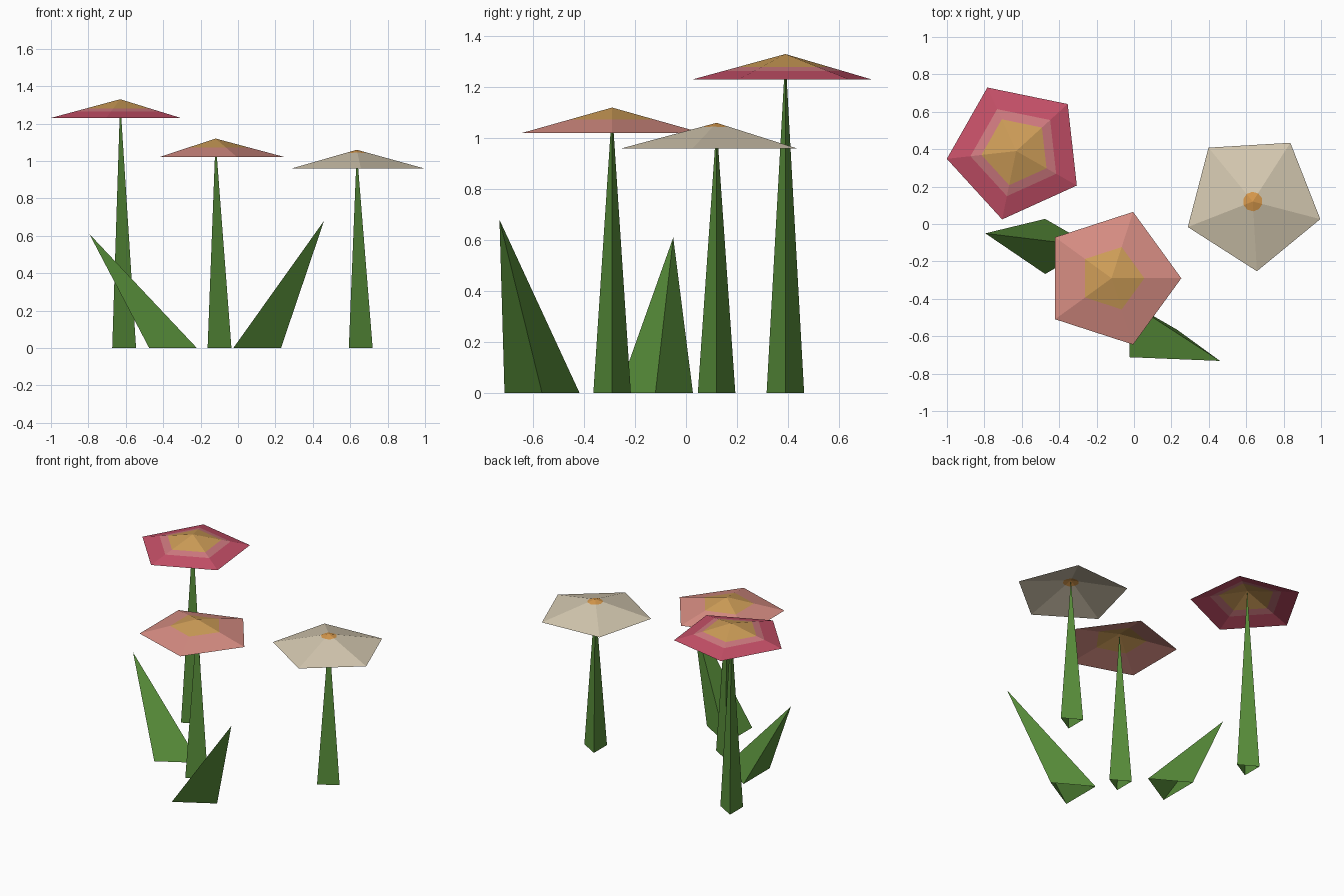
import bpy
import bmesh
from math import cos, sin, pi, radians

cube = bpy.data.objects.get("Cube")
if cube:
    bpy.data.objects.remove(cube, do_unlink=True)


def material(name, *srgb):
    color = [((c / 255 + 0.055) / 1.055) ** 2.4 for c in srgb] + [1.0]
    mat = bpy.data.materials.new(name)
    mat.use_nodes = True
    mat.diffuse_color = color
    bsdf = mat.node_tree.nodes["Principled BSDF"]
    bsdf.inputs["Base Color"].default_value = color
    bsdf.inputs["Roughness"].default_value = 0.9
    return mat


green = material("leaf green", 88, 142, 58)
crimson = material("crimson", 198, 80, 104)
rose = material("rose pink", 208, 122, 128)
salmon = material("salmon", 215, 141, 131)
cream = material("cream", 212, 200, 176)
gold = material("gold", 207, 158, 88)
orange = material("orange", 214, 152, 76)


def finish(name, bm, materials):
    mesh = bpy.data.meshes.new(name)
    bm.to_mesh(mesh)
    bm.free()
    for mat in materials:
        mesh.materials.append(mat)
    obj = bpy.data.objects.new(name, mesh)
    bpy.context.collection.objects.link(obj)


def spike(name, center, radius, tip):
    """Three-sided pyramid without a floor, leaning towards its tip."""
    bm = bmesh.new()
    base = [bm.verts.new((center[0] + radius * cos(a), center[1] + radius * sin(a), 0))
            for a in (0, 2 * pi / 3, 4 * pi / 3)]
    top = bm.verts.new(tip)
    for i in range(3):
        bm.faces.new((base[i], base[(i + 1) % 3], top))
    finish(name, bm, [green])


def blossom(name, x, y, top, turn, zones, round_center=False):
    """Open five-sided cone; zones are (outer size, material) from the middle out."""
    radius, height, flat = 0.373, 0.1, cos(pi / 5)
    bm = bmesh.new()
    apex = bm.verts.new((x, y, top))
    inner = None
    for index, (size, _) in enumerate(zones):
        ring = []
        for i in range(10):
            # odd points sit mid-edge: on the straight side, or pushed out to a circle
            drop = size
            if i % 2 and round_center and index == 0:
                drop = size / flat
            r = radius * drop * (flat if i % 2 else 1)
            a = radians(turn) + i * pi / 5
            ring.append(bm.verts.new((x + r * cos(a), y + r * sin(a), top - height * drop)))
        for i in range(10):
            j = (i + 1) % 10
            corners = (inner[i], ring[i], ring[j], inner[j]) if inner else (apex, ring[i], ring[j])
            bm.faces.new(corners).material_index = index
        inner = ring
    finish(name, bm, [mat for _, mat in zones])


# Flowers: position, height, rotation and colour zones
flowers = [
    ("tall", -0.63, 0.39, 1.33, 42.4, [(0.5, gold), (0.66, rose), (1, crimson)], False),
    ("middle", -0.12, -0.29, 1.12, 0, [(0.47, gold), (1, salmon)], False),
    ("short", 0.635, 0.12, 1.06, 57.4, [(0.14, orange), (1, cream)], True),
]
for label, x, y, top, turn, zones, rounded in flowers:
    spike(label + "_stem", (x, y), 0.085, (x, y, top - 0.004))
    blossom(label + "_blossom", x, y, top, turn, zones, rounded)

# Leaves
spike("right_leaf", (-0.39, -0.12), 0.17, (-0.795, -0.05, 0.61))
spike("left_leaf", (0.06, -0.565), 0.17, (0.46, -0.732, 0.68))
